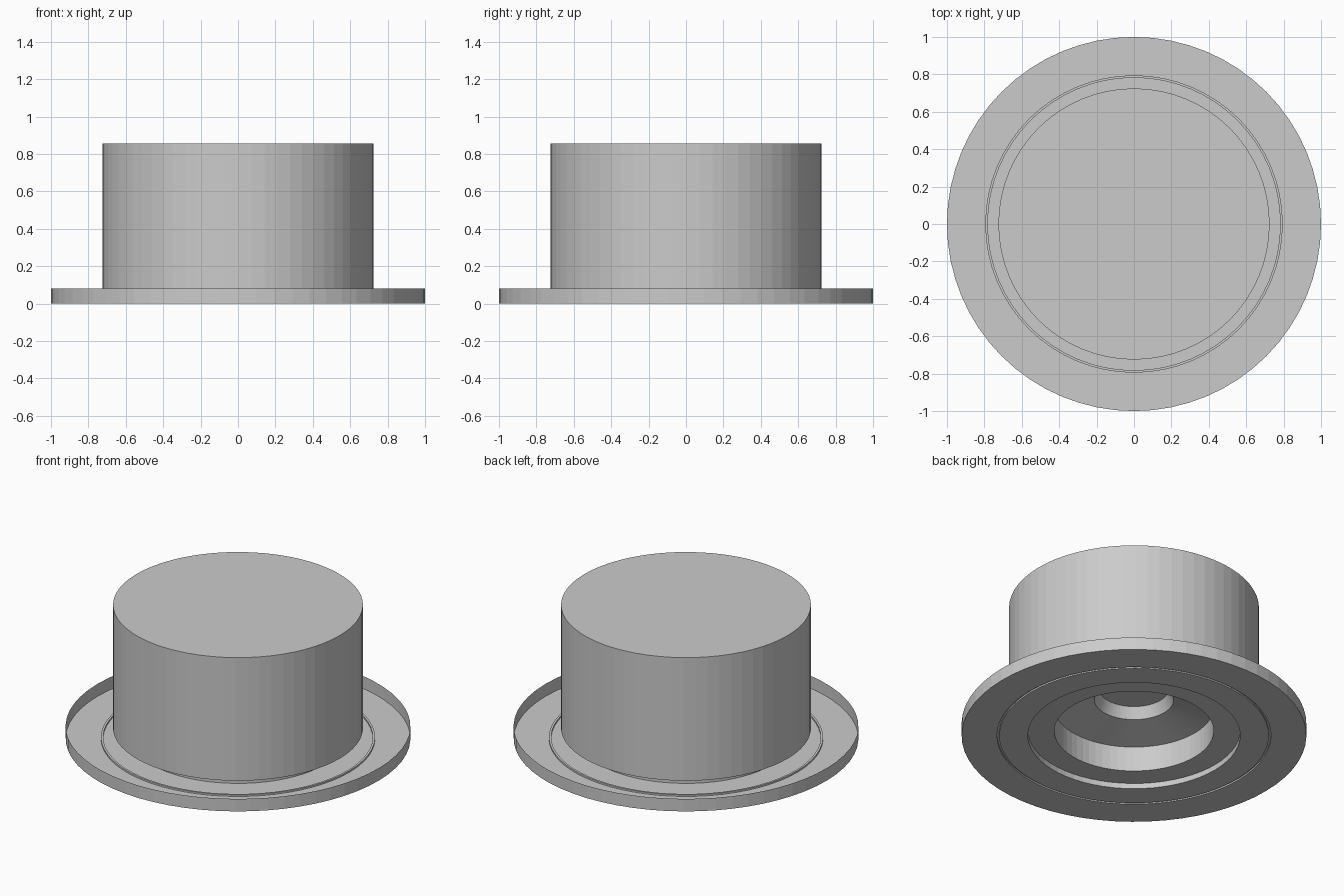
import bpy, bmesh, math

if "Cube" in bpy.data.objects:
    bpy.data.objects.remove(bpy.data.objects["Cube"])

SEGMENTS = 64


def revolve(name, profile):
    """Turn an (r, z) profile around the z axis; a point on the axis closes it."""
    bm = bmesh.new()
    rings = []
    for r, z in profile:
        if r == 0:
            rings.append([bm.verts.new((0, 0, z))] * SEGMENTS)
        else:
            rings.append([bm.verts.new((r * math.cos(2 * math.pi * i / SEGMENTS),
                                        r * math.sin(2 * math.pi * i / SEGMENTS), z))
                          for i in range(SEGMENTS)])
    for a, b in zip(rings, rings[1:]):
        for i in range(SEGMENTS):
            j = (i + 1) % SEGMENTS
            corners = list(dict.fromkeys((a[i], a[j], b[j], b[i])))
            bm.faces.new(corners)
    # merge the cap triangles into single flat discs
    hubs = [v for v in bm.verts if v.co.x == 0 and v.co.y == 0]
    if hubs:
        bmesh.ops.dissolve_verts(bm, verts=hubs)
    mesh = bpy.data.meshes.new(name)
    bm.to_mesh(mesh)
    bm.free()
    obj = bpy.data.objects.new(name, mesh)
    bpy.context.collection.objects.link(obj)
    return obj


# thin flange: upright rim, flat floor, shallow groove, central opening
revolve("flange", [(0.616, 0.035), (0.616, 0), (0.782, 0), (0.782, 0.01),
                   (0.795, 0.01), (0.795, 0), (1, 0), (1, 0.08)])

# recessed socket seen from below: ring, wall, shallow cone, tapered cup
revolve("socket", [(0, 0.31), (0.2, 0.31), (0.23, 0.24), (0.4625, 0.19),
                   (0.4625, 0.03), (0.616, 0.035)])

# drum housing, open underneath
revolve("housing", [(0.725, 0.068), (0.725, 0.856), (0, 0.856)])
